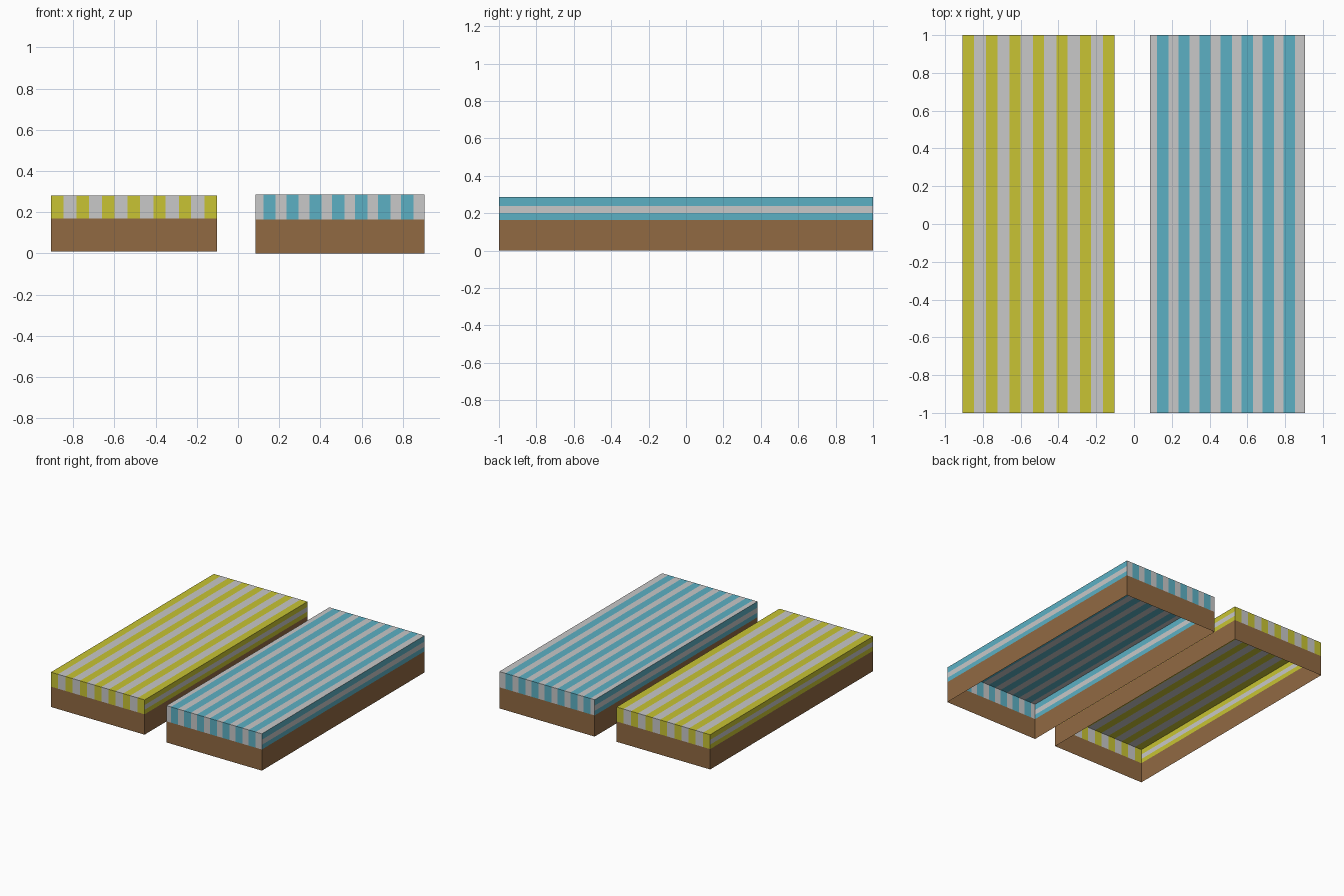
import bpy, bmesh
from mathutils import Vector

if "Cube" in bpy.data.objects:
    bpy.data.objects.remove(bpy.data.objects["Cube"])


def material(name, rgb):
    m = bpy.data.materials.new(name)
    m.diffuse_color = (*rgb, 1)
    m.use_nodes = True
    m.node_tree.nodes["Principled BSDF"].inputs["Base Color"].default_value = m.diffuse_color
    return m


WOOD = material("brown wood", (0.285, 0.144, 0.055))
PALE = material("pale grey", (0.58, 0.58, 0.58))
YELLOW = material("yellow", (0.58, 0.55, 0.033))
BLUE = material("blue", (0.107, 0.434, 0.553))


def bed(name, x0, x1, z0, z1, z_base, z_bands, stripes, colour):
    """Open-bottomed shell: wooden base below, striped cover above."""
    bm = bmesh.new()
    bmesh.ops.create_cube(bm, size=1)
    for v in bm.verts:
        v.co = Vector(((x0 + x1) / 2 + v.co.x * (x1 - x0), v.co.y * 2,
                       (z0 + z1) / 2 + v.co.z * (z1 - z0)))
    bm.normal_update()
    bottom = [f for f in bm.faces if f.normal.z < -0.5]
    bmesh.ops.delete(bm, geom=bottom, context='FACES')

    # cut the shell along every stripe and band edge
    cuts = [(Vector((x, 0, 0)), Vector((1, 0, 0)))
            for s in stripes for x in s if x0 + 0.005 < x < x1 - 0.005]
    cuts += [(Vector((0, 0, z)), Vector((0, 0, 1))) for z in (z_base, *z_bands)]
    for co, no in cuts:
        bmesh.ops.bisect_plane(bm, geom=bm.verts[:] + bm.edges[:] + bm.faces[:],
                               plane_co=co, plane_no=no)

    # colour by height, then lengthwise stripes, or level bands on the long sides
    bm.normal_update()
    for f in bm.faces:
        c = f.calc_center_median()
        if c.z < z_base:
            f.material_index = 0
        elif abs(f.normal.x) > 0.5:
            f.material_index = 1 if z_bands[0] < c.z < z_bands[1] else 2
        else:
            f.material_index = 2 if any(a < c.x < b for a, b in stripes) else 1
    me = bpy.data.meshes.new(name)
    bm.to_mesh(me)
    bm.free()
    for m in (WOOD, PALE, colour):
        me.materials.append(m)
    bpy.context.collection.objects.link(bpy.data.objects.new(name, me))


# left bed: stripes start and end at the edges
bed("yellow_bed", -0.908, -0.103, 0.01, 0.28, 0.168, (0.203, 0.24),
    [(-0.908 + i * 0.1242, -0.848 + i * 0.1242) for i in range(7)], YELLOW)
# right bed: pale margins at both edges
bed("blue_bed", 0.085, 0.905, 0.0, 0.286, 0.164, (0.2, 0.24),
    [(0.123 + i * 0.1115, 0.183 + i * 0.1115) for i in range(7)], BLUE)
